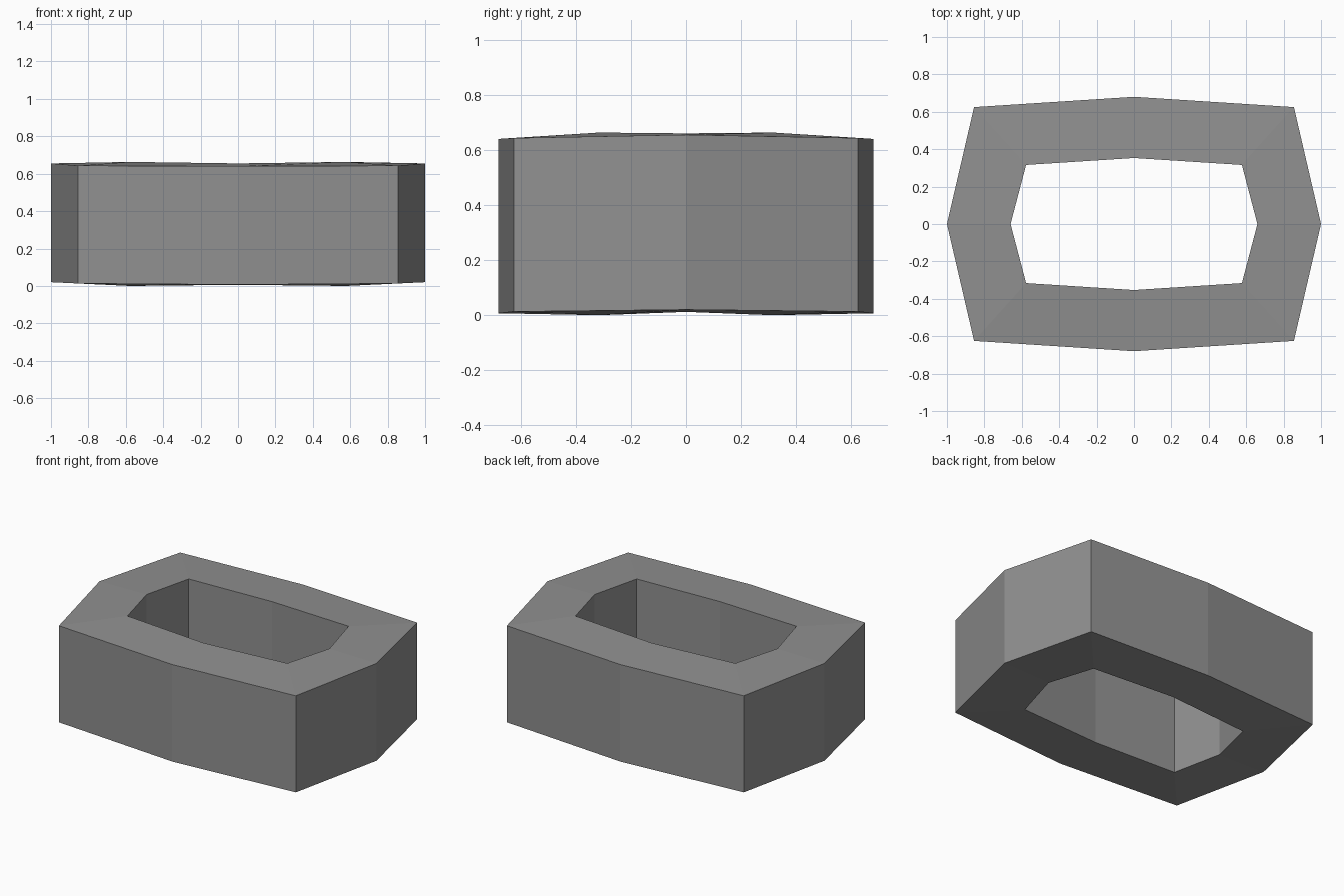
import bpy
import bmesh

cube = bpy.data.objects.get("Cube")
if cube:
    bpy.data.objects.remove(cube, do_unlink=True)

grey = bpy.data.materials.new("mid grey")
grey.use_nodes = True
colour = (0.28, 0.28, 0.28, 1)
grey.diffuse_color = colour
grey.node_tree.nodes["Principled BSDF"].inputs["Base Color"].default_value = colour

# One quarter of each outline: side point, corner, middle point (x, y, bottom, top)
OUTER = [(1.0, 0, 0.02, 0.655), (0.855, 0.625, 0.013, 0.643), (0, 0.68, 0.007, 0.64)]
INNER = [(0.66, 0, 0.012, 0.66), (0.577, 0.316, 0, 0.663), (0, 0.353, 0.006, 0.655)]


def full_outline(quarter):
    """Mirror a quarter outline into a closed counterclockwise loop."""
    side, corner, middle = quarter

    def flip(p, sx, sy):
        return (p[0] * sx, p[1] * sy, p[2], p[3])

    return [side, corner, middle, flip(corner, -1, 1), flip(side, -1, 1),
            flip(corner, -1, -1), flip(middle, 1, -1), flip(corner, 1, -1)]


# Four vertex loops around the ring section
bm = bmesh.new()


def loop(quarter, level):
    return [bm.verts.new((p[0], p[1], p[level])) for p in full_outline(quarter)]


loops = [loop(OUTER, 2), loop(OUTER, 3), loop(INNER, 3), loop(INNER, 2)]

# Outer wall, top, inner wall and underside
for a, b in zip(loops, loops[1:] + loops[:1]):
    for i in range(len(a)):
        j = (i + 1) % len(a)
        bm.faces.new((a[i], a[j], b[j], b[i]))
bmesh.ops.recalc_face_normals(bm, faces=bm.faces[:])

mesh = bpy.data.meshes.new("hollow_block")
bm.to_mesh(mesh)
bm.free()
mesh.materials.append(grey)
ring = bpy.data.objects.new("hollow_block", mesh)
bpy.context.collection.objects.link(ring)
